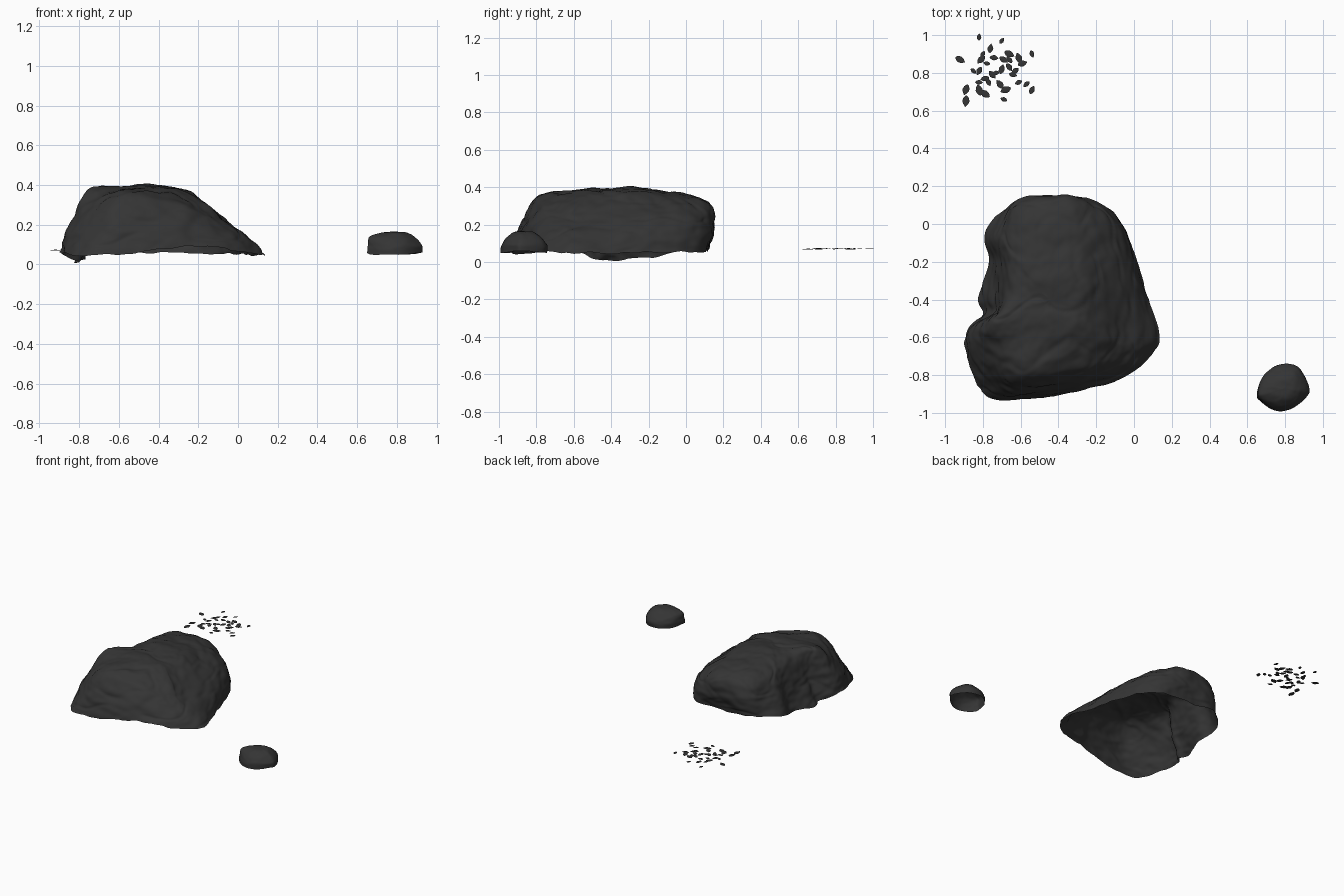
import bpy, bmesh, math, random
from mathutils import Vector, noise

if "Cube" in bpy.data.objects:
    bpy.data.objects.remove(bpy.data.objects["Cube"])

random.seed(4)
mat = bpy.data.materials.new("dark_stone")
mat.diffuse_color = (0.035, 0.035, 0.035, 1)
mat.use_nodes = True
mat.node_tree.nodes["Principled BSDF"].inputs["Base Color"].default_value = mat.diffuse_color


def spline(p0, p1, p2, p3, t):
    return 0.5 * (2 * p1 + (p2 - p0) * t + (2 * p0 - 5 * p1 + 4 * p2 - p3) * t * t
                  + (3 * p1 - p0 - 3 * p2 + p3) * t ** 3)


def closed(pts, n):
    """Resample a closed spline to n points."""
    k, out = len(pts), []
    for j in range(n):
        f = j * k / n
        i = int(f)
        out.append(spline(pts[i - 1], pts[i], pts[(i + 1) % k], pts[(i + 2) % k], f - i))
    return out


def opened(pts, n):
    """Resample an open spline to n + 1 points."""
    p = [2 * pts[0] - pts[1]] + pts + [2 * pts[-1] - pts[-2]]
    out = []
    for j in range(n + 1):
        f = j * (len(pts) - 1) / n
        i = min(int(f), len(pts) - 2)
        out.append(spline(p[i], p[i + 1], p[i + 2], p[i + 3], f - i))
    return out


def finish(bm, name, angle):
    me = bpy.data.meshes.new(name)
    bm.to_mesh(me)
    bm.free()
    ob = bpy.data.objects.new(name, me)
    bpy.context.collection.objects.link(ob)
    me.materials.append(mat)
    bpy.ops.object.select_all(action='DESELECT')
    ob.select_set(True)
    bpy.context.view_layer.objects.active = ob
    bpy.ops.object.shade_smooth_by_angle(angle=math.radians(angle))


def rock(name, spokes, centre, segs, rings, rough, freq):
    """Open-bottomed shell; spoke = rim x,y,z, shoulder x,y,z, side bulge."""
    c = Vector(centre)
    rim = closed([Vector(s[:3]) for s in spokes], segs)
    sho = closed([Vector(s[3:6]) for s in spokes], segs)
    bul = closed([Vector((s[6], 0, 0)) for s in spokes], segs)
    bm = bmesh.new()
    top = bm.verts.new(c)
    cols = []
    for r, s, b in zip(rim, sho, bul):
        out = Vector((r.x - c.x, r.y - c.y, 0)).normalized()
        mid = r.lerp(s, 0.5) + out * b.x
        inner = s.lerp(c, 0.45)
        inner.z = s.z + (c.z - s.z) * 0.78
        cols.append([bm.verts.new(p) for p in opened([r, mid, s, inner, c], rings)[:-1]])
    for i in range(segs):
        a, b = cols[i], cols[(i + 1) % segs]
        for j in range(rings - 1):
            bm.faces.new((a[j], b[j], b[j + 1], a[j + 1]))
        bm.faces.new((a[-1], b[-1], top))
    bm.normal_update()
    # chipped strata and fine grain
    moves = []
    for v in bm.verts:
        p = v.co * freq
        q = Vector((p.x * 0.7 + p.y * 0.3, p.y - p.x * 0.4, p.z * 1.6))
        crease = max(0, 0.1 - abs(noise.noise(q * 0.9 + Vector((3, 1, 7)))))
        d = noise.noise(p) * 0.6 - crease * 2.5 + 0.06 + noise.noise(q * 2.7) * 0.35 \
            + noise.noise(p * 6) * 0.12
        moves.append(v.normal * d * rough)
    for v, m in zip(bm.verts, moves):
        v.co += m
    # ragged lower edge
    for col in cols:
        col[0].co.z += noise.noise(col[0].co * 14) * rough * 0.5
    finish(bm, name, 50)


# large boulder
rock("large_rock", [
    (0.13, -0.60, .045, -0.09, -0.57, .235, .02),
    (0.06, -0.32, .05, -0.09, -0.30, .25, .03),
    (-0.02, -0.08, .055, -0.13, -0.10, .26, .03),
    (-0.11, 0.06, .055, -0.20, 0.04, .28, .03),
    (-0.26, 0.11, .06, -0.31, 0.10, .31, .04),
    (-0.44, 0.11, .06, -0.44, 0.10, .33, .04),
    (-0.60, 0.11, .07, -0.57, 0.08, .335, .035),
    (-0.70, 0.06, .07, -0.64, 0.02, .325, .01),
    (-0.79, -0.06, .05, -0.68, -0.09, .32, 0),
    (-0.77, -0.20, .03, -0.66, -0.21, .33, 0),
    (-0.82, -0.39, .01, -0.66, -0.36, .345, 0),
    (-0.80, -0.48, .01, -0.70, -0.45, .365, -.01),
    (-0.88, -0.55, .05, -0.75, -0.51, .375, .015),
    (-0.90, -0.64, .06, -0.75, -0.57, .37, .02),
    (-0.85, -0.79, .05, -0.70, -0.64, .35, .025),
    (-0.79, -0.90, .04, -0.65, -0.71, .35, .025),
    (-0.68, -0.94, .05, -0.58, -0.78, .35, .025),
    (-0.50, -0.92, .06, -0.46, -0.79, .34, .025),
    (-0.25, -0.87, .09, -0.29, -0.74, .31, .025),
    (-0.07, -0.82, .08, -0.15, -0.70, .25, .02),
    (0.06, -0.73, .055, -0.08, -0.65, .225, .02),
], (-0.44, -0.40, 0.397), 200, 64, 0.022, 5)

# small stone
rock("small_rock", [
    (0.77, -0.745, .05, 0.78, -0.765, .12, .012),
    (0.87, -0.765, .05, 0.86, -0.78, .125, .012),
    (0.93, -0.87, .06, 0.90, -0.87, .13, .012),
    (0.91, -0.92, .06, 0.88, -0.91, .13, .012),
    (0.83, -0.98, .05, 0.82, -0.955, .13, .01),
    (0.75, -0.99, .05, 0.75, -0.96, .13, .01),
    (0.67, -0.94, .05, 0.68, -0.925, .135, .005),
    (0.65, -0.90, .06, 0.665, -0.89, .14, .003),
    (0.69, -0.80, .05, 0.70, -0.815, .13, .01),
], (0.80, -0.87, 0.167), 72, 24, 0.006, 10)

# scattered leaves: grid positions in hundredths
spots = [(-82, 99), (-70, 97), (-92, 87), (-76, 93), (-80, 90), (-66, 90), (-54, 90),
         (-81, 87), (-85, 81), (-82, 81), (-78, 85), (-75, 79), (-69, 87), (-66, 83),
         (-63, 81), (-61, 88), (-59, 85), (-79, 77), (-82, 75), (-70, 82), (-71, 74),
         (-68, 71), (-61, 75), (-57, 74), (-54, 71), (-89, 71), (-89, 65), (-82, 71),
         (-79, 69), (-77, 75), (-69, 66), (-64, 79), (-73, 80), (-66, 87), (-74, 88)]
bm = bmesh.new()
half = [(0.5, 0), (0.25, 0.2), (0, 0.3), (-0.25, 0.24), (-0.42, 0.12), (-0.5, 0)]
for x, y in spots:
    a, s = random.uniform(0, math.tau), random.uniform(0.036, 0.064)
    z = 0.07 + random.uniform(-.002, .002)

    def place(u, w, lift=0):
        return bm.verts.new((x / 100 + s * (u * math.cos(a) - w * math.sin(a)),
                             y / 100 + s * (u * math.sin(a) + w * math.cos(a)), z + lift))
    tip, tail = place(*half[0]), place(*half[-1])
    spine = place(0, 0, .004)
    for side in (1, -1):
        edge = [tip] + [place(u, w * side) for u, w in half[1:-1]] + [tail, spine]
        bm.faces.new(edge[::-1] if side == -1 else edge)
finish(bm, "leaves", 30)
